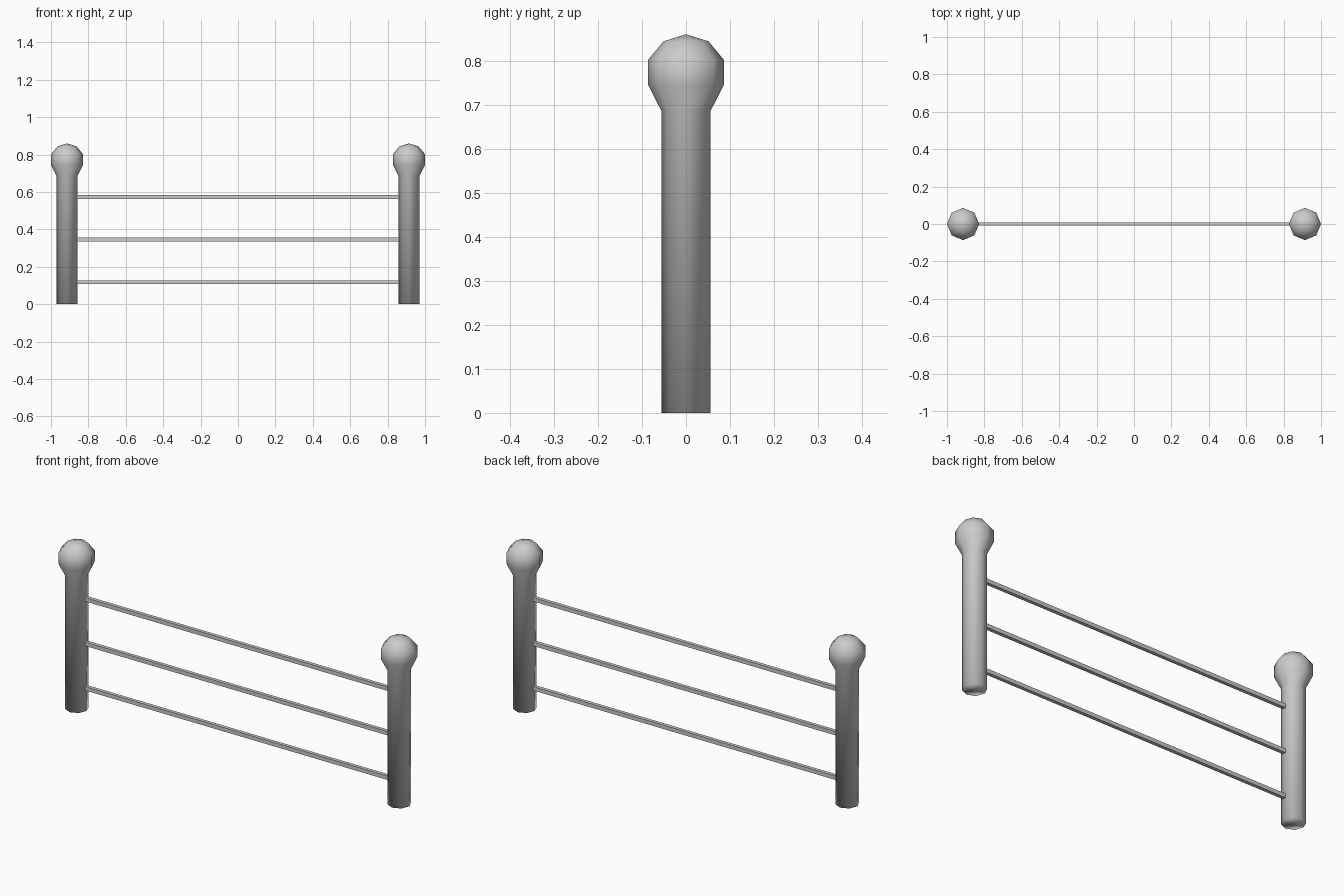
import bpy
import bmesh
from math import cos, sin, tau

if "Cube" in bpy.data.objects:
    bpy.data.objects.remove(bpy.data.objects["Cube"])

POST_X = 0.914
SIDES = 8

grey = bpy.data.materials.new("plain_grey")
grey.use_nodes = True
colour = (0.6, 0.6, 0.6, 1)
grey.diffuse_color = colour
grey.node_tree.nodes["Principled BSDF"].inputs["Base Color"].default_value = colour


def add_object(name, bm, x=0, z=0, smooth=False):
    bmesh.ops.recalc_face_normals(bm, faces=bm.faces)
    mesh = bpy.data.meshes.new(name)
    bm.to_mesh(mesh)
    bm.free()
    mesh.materials.append(grey)
    for poly in mesh.polygons:
        poly.use_smooth = smooth
    obj = bpy.data.objects.new(name, mesh)
    obj.location = (x, 0, z)
    bpy.context.collection.objects.link(obj)


# Turned post: straight shaft, flared neck and rounded knob
PROFILE = [(0.056, 0), (0.056, 0.686), (0.086, 0.745), (0.086, 0.802), (0.051, 0.844)]
TOP = 0.86


def add_post(name, x):
    bm = bmesh.new()
    rings = [[bm.verts.new((r * cos(tau * i / SIDES), r * sin(tau * i / SIDES), z))
              for i in range(SIDES)] for r, z in PROFILE]
    tip = bm.verts.new((0, 0, TOP))
    bm.faces.new(rings[0])
    for i in range(SIDES):
        j = (i + 1) % SIDES
        for low, high in zip(rings, rings[1:]):
            bm.faces.new((low[i], low[j], high[j], high[i]))
        bm.faces.new((rings[-1][i], rings[-1][j], tip))
    add_object(name, bm, x, smooth=True)


add_post("left_post", POST_X)
add_post("right_post", -POST_X)

# Thin square rails, ending inside the posts
for name, z in (("lower_rail", 0.118), ("middle_rail", 0.346), ("upper_rail", 0.574)):
    bm = bmesh.new()
    bmesh.ops.create_cube(bm, size=1)
    bmesh.ops.scale(bm, vec=(2 * POST_X - 0.08, 0.018, 0.02), verts=bm.verts)
    add_object(name, bm, z=z)
